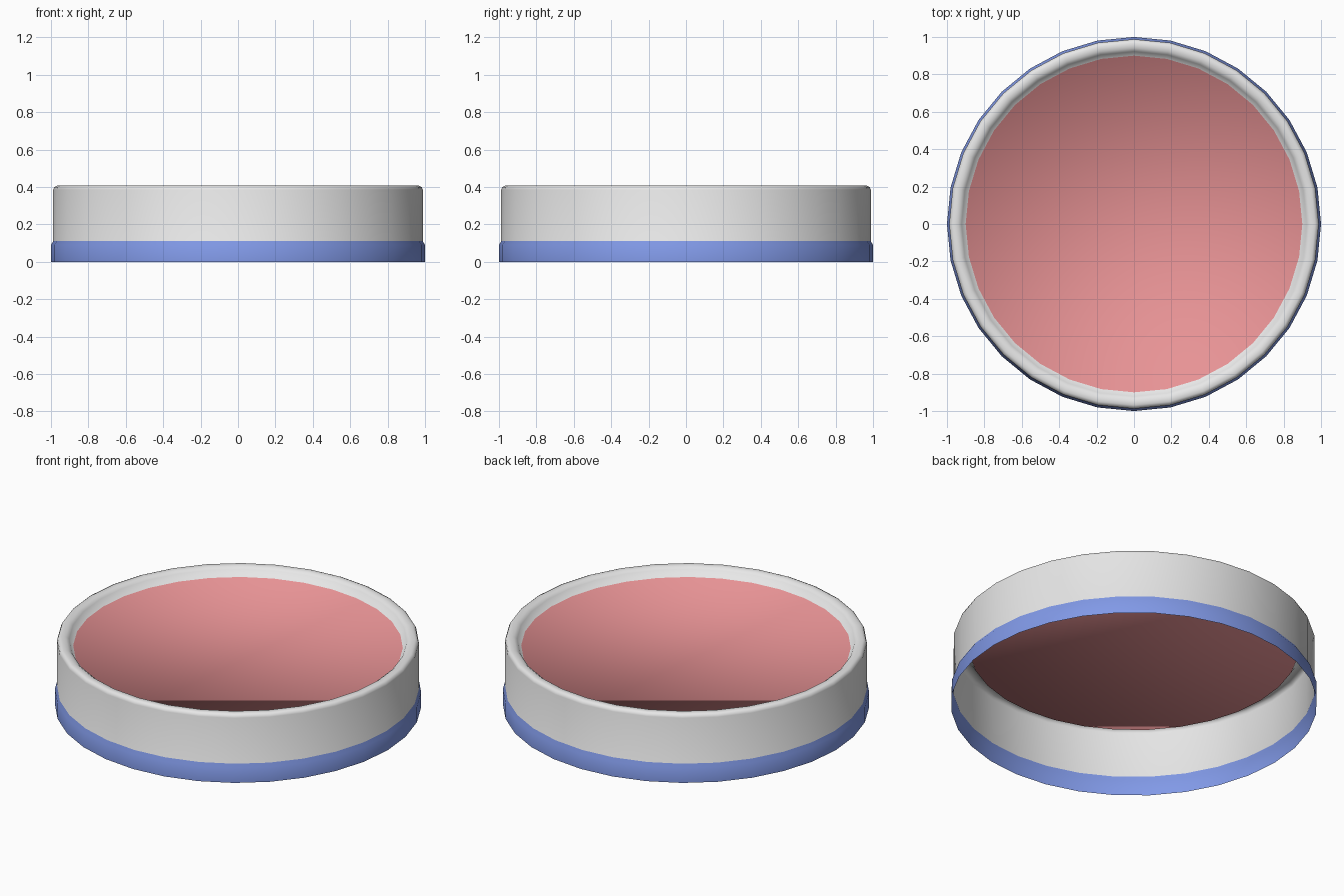
import bpy
import bmesh
from math import cos, sin, tau

SIDES = 32

cube = bpy.data.objects.get("Cube")
if cube:
    bpy.data.objects.remove(cube, do_unlink=True)


def make_material(name, rgb):
    mat = bpy.data.materials.new(name)
    mat.use_nodes = True
    color = (*rgb, 1.0)
    mat.diffuse_color = color
    mat.node_tree.nodes["Principled BSDF"].inputs["Base Color"].default_value = color
    return mat


materials = [
    make_material("blue band", (0.22, 0.32, 0.80)),
    make_material("light grey", (0.80, 0.80, 0.80)),
    make_material("pink", (0.80, 0.29, 0.30)),
]
BLUE, GREY, PINK = range(3)

# Dish section as (radius, height): base band, wall, rounded rim, inner slope
band = [(1.0, 0.0), (1.0, 0.09), (0.988, 0.11)]
wall = [(0.988, 0.385), (0.982, 0.4), (0.968, 0.407)]
rim = [(0.94, 0.405), (0.922, 0.392), (0.9, 0.355)]
profile = band + wall + rim

bm = bmesh.new()
rings = []
for radius, height in profile:
    rings.append([
        bm.verts.new((radius * cos(tau * i / SIDES), radius * sin(tau * i / SIDES), height))
        for i in range(SIDES)
    ])

# Skin the section, open underneath
for level, (low, high) in enumerate(zip(rings, rings[1:])):
    for i in range(SIDES):
        j = (i + 1) % SIDES
        face = bm.faces.new((low[i], low[j], high[j], high[i]))
        face.material_index = BLUE if level < len(band) - 1 else GREY

# Flat dish floor closing the inner slope
floor = bm.faces.new(rings[-1])
floor.material_index = PINK

for face in bm.faces:
    face.smooth = True

mesh = bpy.data.meshes.new("round_dish")
bm.to_mesh(mesh)
bm.free()
for mat in materials:
    mesh.materials.append(mat)
dish = bpy.data.objects.new("round_dish", mesh)
bpy.context.collection.objects.link(dish)
